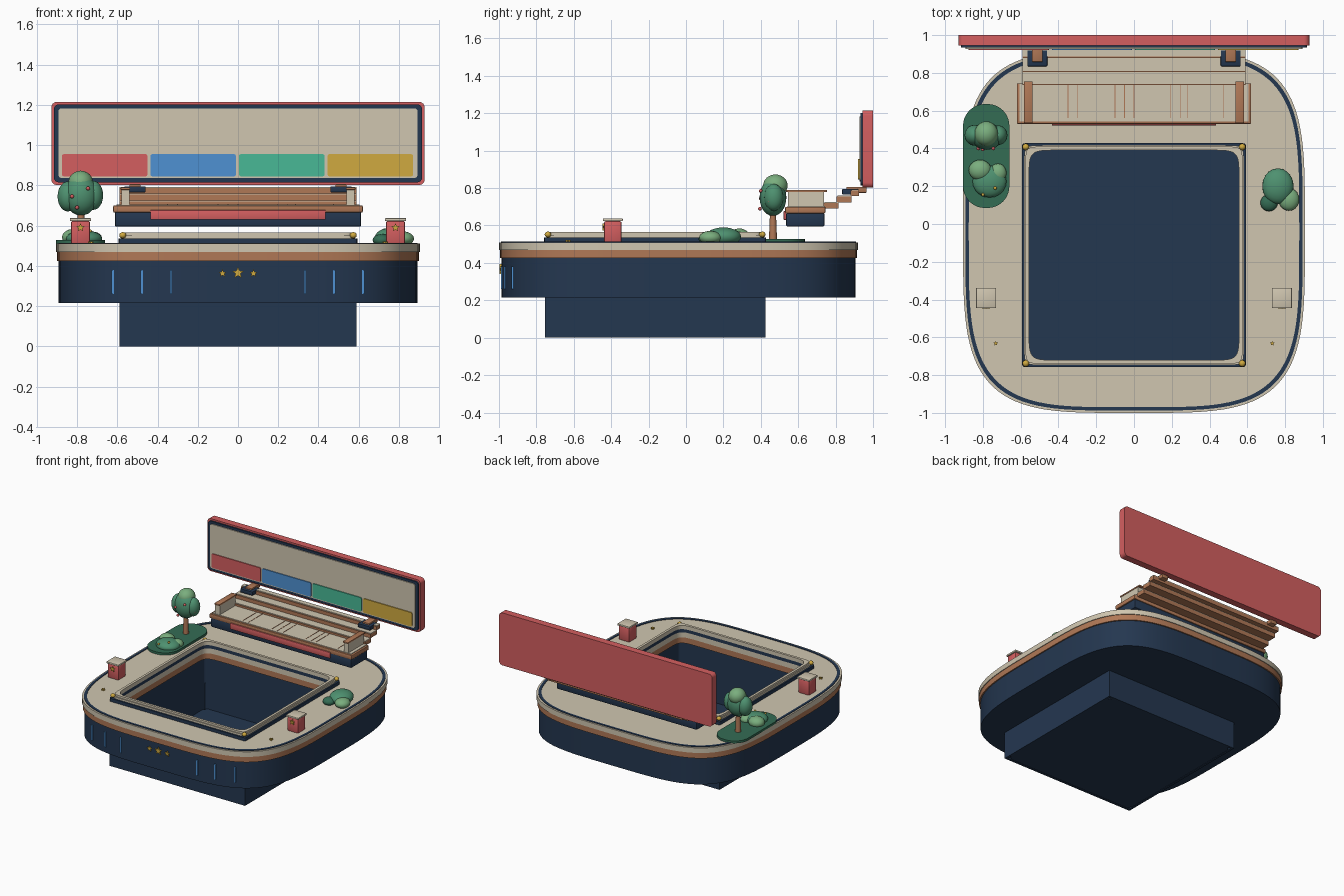
import bpy, bmesh, math
from mathutils import Matrix, Vector

if "Cube" in bpy.data.objects:
    bpy.data.objects.remove(bpy.data.objects["Cube"])


def material(name, r, g, b):
    m = bpy.data.materials.new(name)
    m.diffuse_color = [(c / 255 / 12.92 if c < 11 else ((c / 255 + 0.055) / 1.055) ** 2.4)
                       for c in (r, g, b)] + [1.0]
    m.use_nodes = True
    m.node_tree.nodes["Principled BSDF"].inputs["Base Color"].default_value = m.diffuse_color
    return m


NAVY = material("navy", 36, 55, 80)
CREAM = material("cream", 208, 198, 176)
WOOD = material("wood", 176, 120, 86)
CORAL = material("coral", 212, 95, 96)
BLUE = material("blue", 78, 145, 210)
TEAL = material("teal", 72, 184, 150)
GOLD = material("gold", 208, 170, 64)
DARK = material("dark_green", 52, 108, 84)
MID = material("mid_green", 78, 145, 112)
LIGHT = material("light_green", 122, 174, 126)


def finish(name, bm, mat):
    bmesh.ops.recalc_face_normals(bm, faces=bm.faces)
    me = bpy.data.meshes.new(name)
    bm.to_mesh(me)
    bm.free()
    me.materials.append(mat)
    ob = bpy.data.objects.new(name, me)
    bpy.context.collection.objects.link(ob)
    return ob


def box(name, x, y, z, mat, bevel=0.0):
    """Box given by its (min, max) ranges."""
    bm = bmesh.new()
    size = [r[1] - r[0] for r in (x, y, z)]
    mid = [(r[1] + r[0]) / 2 for r in (x, y, z)]
    bmesh.ops.create_cube(bm, size=1, matrix=Matrix.Translation(mid) @ Matrix.Diagonal((*size, 1)))
    if bevel:
        bmesh.ops.bevel(bm, geom=bm.edges[:], offset=bevel, segments=2, profile=0.5, affect='EDGES')
    return finish(name, bm, mat)


def super_loop(cx, cy, a, b, n, count=112):
    """Rounded outline; a larger n gives squarer corners."""
    pts = []
    for i in range(count):
        c, s = math.cos(math.tau * i / count), math.sin(math.tau * i / count)
        c, s = (0 if abs(v) < 1e-9 else v for v in (c, s))
        pts.append((cx + a * math.copysign(abs(c) ** (2 / n), c),
                    cy + b * math.copysign(abs(s) ** (2 / n), s)))
    return pts


def round_rect(x, y, r, k=6):
    pts = []
    for q, (cx, cy) in enumerate(((x[1] - r, y[1] - r), (x[0] + r, y[1] - r),
                                  (x[0] + r, y[0] + r), (x[1] - r, y[0] + r))):
        for i in range(k + 1):
            t = math.pi / 2 * (q + i / k)
            pts.append((cx + r * math.cos(t), cy + r * math.sin(t)))
    return pts


def star_loop(cx, cy, r):
    return [(cx + r * (1, 0.45)[i % 2] * math.sin(math.pi * i / 5),
             cy + r * (1, 0.45)[i % 2] * math.cos(math.pi * i / 5)) for i in range(10)]


def prism(name, loop, lo, hi, mat, axis='z'):
    """Extrude an outline along z, or along y when it is drawn in x and z."""
    bm = bmesh.new()
    place = (lambda u, v, w: (u, v, w)) if axis == 'z' else (lambda u, v, w: (u, w, v))
    rows = [[bm.verts.new(place(u, v, w)) for u, v in loop] for w in (lo, hi)]
    for row in rows:
        bm.faces.new(row)
    for i in range(len(loop)):
        j = (i + 1) % len(loop)
        bm.faces.new((rows[0][i], rows[0][j], rows[1][j], rows[1][i]))
    return finish(name, bm, mat)


def ring(name, outer, inner, lo, hi, mat):
    """Flat ring between two outlines with equal point counts."""
    bm = bmesh.new()
    rows = [[bm.verts.new((x, y, z)) for x, y in loop]
            for loop, z in ((outer, lo), (outer, hi), (inner, hi), (inner, lo))]
    n = len(outer)
    for k in range(4):
        a, b = rows[k], rows[(k + 1) % 4]
        for i in range(n):
            bm.faces.new((a[i], a[(i + 1) % n], b[(i + 1) % n], b[i]))
    return finish(name, bm, mat)


def blob(name, loc, rad, mat, sub=3):
    bm = bmesh.new()
    bmesh.ops.create_icosphere(bm, subdivisions=sub, radius=1,
                               matrix=Matrix.Translation(loc) @ Matrix.Diagonal((*rad, 1)))
    return finish(name, bm, mat)


# Platform: navy body, wood band, cream deck, each with the pit opening
PY = -0.165
opening = super_loop(0, PY, 0.556, 0.556, 18)
deck = lambda inset: super_loop(0, -0.04, 0.905 - inset, 0.96 - inset, 4)
ring("platform_body", deck(0.014), super_loop(0, PY, 0.58, 0.58, 30), 0.215, 0.425, NAVY)
ring("wood_band", deck(0.005), opening, 0.425, 0.47, WOOD)
ring("deck", deck(0), opening, 0.47, 0.51, CREAM)
ring("deck_edge_line", deck(0.012), deck(0.03), 0.508, 0.514, NAVY)

# Pit: four walls and a rounded floor
for s in (-1, 1):
    box("pit_side_wall", sorted((s * 0.59, s * 0.572)), (PY - 0.59, PY + 0.59), (0, 0.425), NAVY)
    box("pit_end_wall", (-0.575, 0.575), sorted((PY + s * 0.59, PY + s * 0.572)), (0, 0.425), NAVY)
prism("pit_floor", round_rect((-0.585, 0.585), (PY - 0.585, PY + 0.585), 0.09), 0.003, 0.015, NAVY)

# Rim around the pit with gold corner pegs
ring("rim_base", super_loop(0, PY, 0.593, 0.593, 90), opening, 0.51, 0.535, NAVY)
ring("rim", super_loop(0, PY, 0.582, 0.582, 30), opening, 0.535, 0.55, CREAM)
ring("rim_top", super_loop(0, PY, 0.575, 0.575, 30), opening, 0.55, 0.565, CREAM)
for sx in (-1, 1):
    for sy in (-1, 1):
        blob("rim_peg", (sx * 0.573, PY + sy * 0.573, 0.552), (0.018, 0.018, 0.016), GOLD, 2)

# Front trim: blue strips and gold stars
for s in (-1, 1):
    for x in (0.333, 0.478, 0.622):
        y = -0.04 - 0.946 * (1 - (x / 0.891) ** 4) ** 0.25
        box("blue_strip", (s * x - 0.006, s * x + 0.006), (y - 0.008, y + 0.012), (0.26, 0.38), BLUE)
    prism("small_front_star", star_loop(s * 0.077, 0.363, 0.021), -0.995, -0.98, GOLD, 'y')
    prism("deck_star", star_loop(s * 0.732, -0.632, 0.014), 0.51, 0.522, GOLD)
prism("front_star", star_loop(0, 0.365, 0.03), -0.996, -0.98, GOLD, 'y')

# Lantern posts
for s in (-1, 1):
    x = s * 0.783
    box("post", (x - 0.047, x + 0.047), (-0.438, -0.345), (0.51, 0.623), CORAL, 0.008)
    box("post_cap", (x - 0.053, x + 0.053), (-0.445, -0.338), (0.623, 0.637), CREAM, 0.003)
    prism("post_star", star_loop(x, 0.59, 0.022), -0.447, -0.435, GOLD, 'y')

# Bench with slatted seat, end walls and front strip
box("bench_base", (-0.612, 0.612), (0.535, 0.74), (0.595, 0.668), NAVY, 0.008)
box("bench_frame", (-0.62, 0.62), (0.53, 0.745), (0.665, 0.7), WOOD, 0.005)
box("bench_seat", (-0.605, 0.605), (0.543, 0.742), (0.69, 0.705), CREAM)
box("bench_front_strip", (-0.435, 0.435), (0.522, 0.535), (0.63, 0.677), CORAL, 0.003)
for x in (-0.35, -0.3, -0.1, -0.05, 0.0, 0.195, 0.245, 0.285, 0.475):
    box("seat_slit", (x - 0.002, x + 0.002), (0.56, 0.735), (0.7, 0.707), WOOD)
for s in (-1, 1):
    x = s * 0.56
    box("bench_end", (x - 0.02, x + 0.02), (0.545, 0.738), (0.7, 0.78), CREAM)
    box("bench_end_cap", (x - 0.023, x + 0.023), (0.535, 0.755), (0.778, 0.79), WOOD, 0.003)

# Rising steps behind the bench
for y0, y1, z in ((0.735, 0.815, 0.69), (0.805, 0.885, 0.724), (0.88, 0.925, 0.757)):
    box("step", (-0.59, 0.59), (y0, y1), (z, z + 0.03), WOOD)
    box("step_top", (-0.59, 0.59), (y0 + 0.006, y1), (z + 0.03, z + 0.036), CREAM)

# Brackets that carry the sign
for s in (-1, 1):
    x = s * 0.512
    box("bracket_base", (x - 0.053, x + 0.053), (0.835, 0.92), (0.765, 0.795), NAVY, 0.004)
    box("bracket_arm", (x - 0.028, x + 0.028), (0.858, 0.965), (0.775, 0.806), WOOD, 0.004)

# Sign: coral back, navy frame, cream board, four coloured tiles
prism("sign_back", round_rect((-0.928, 0.928), (0.802, 1.215), 0.028), 0.945, 1.0, CORAL, 'y')
prism("sign_frame", round_rect((-0.915, 0.915), (0.815, 1.202), 0.024), 0.934, 0.946, NAVY, 'y')
prism("sign_board", round_rect((-0.893, 0.893), (0.836, 1.183), 0.018), 0.927, 0.935, CREAM, 'y')
for i, mat in enumerate((CORAL, BLUE, TEAL, GOLD)):
    x = -0.875 + 0.44 * i
    prism("sign_tile", round_rect((x, x + 0.425), (0.845, 0.955), 0.01), 0.92, 0.928, mat, 'y')

# Planting bed, tree and bushes
prism("grass_bed", round_rect((-0.905, -0.66), (0.085, 0.635), 0.115, 10), 0.51, 0.528, DARK)
bm = bmesh.new()
bmesh.ops.create_cone(bm, cap_ends=True, segments=12, radius1=0.022, radius2=0.015, depth=0.18,
                      matrix=Matrix.Translation((-0.78, 0.465, 0.605)))
finish("tree_trunk", bm, WOOD)
for loc, rad, mat in (
        ((-0.78, 0.465, 0.75), (0.085, 0.072, 0.1), MID),
        ((-0.845, 0.47, 0.745), (0.052, 0.055, 0.075), MID),
        ((-0.718, 0.47, 0.75), (0.048, 0.052, 0.072), MID),
        ((-0.782, 0.478, 0.813), (0.062, 0.066, 0.06), LIGHT)):
    blob("tree_leaves", loc, rad, mat)
for loc in ((-0.825, 0.4, 0.745), (-0.745, 0.4, 0.785), (-0.8, 0.395, 0.69), (-0.69, 0.445, 0.73)):
    blob("fruit", loc, (0.01, 0.01, 0.01), CORAL, 2)
for loc, rad, mat in (
        ((-0.765, 0.225, 0.535), (0.09, 0.085, 0.042), MID),
        ((-0.815, 0.285, 0.542), (0.06, 0.055, 0.042), LIGHT),
        ((-0.72, 0.27, 0.535), (0.045, 0.05, 0.035), LIGHT),
        ((0.762, 0.2, 0.54), (0.083, 0.095, 0.05), MID),
        ((0.82, 0.13, 0.535), (0.055, 0.06, 0.036), LIGHT),
        ((0.715, 0.112, 0.528), (0.046, 0.045, 0.03), DARK)):
    blob("bush", loc, rad, mat)
for loc in ((-0.8, 0.155, 0.555), (-0.735, 0.19, 0.572)):
    blob("flower", loc, (0.009, 0.009, 0.009), GOLD, 2)

# Smooth shading with sharp edges kept
for ob in bpy.context.collection.objects:
    ob.select_set(True)
    bpy.context.view_layer.objects.active = ob
bpy.ops.object.shade_smooth_by_angle(angle=math.radians(35))
